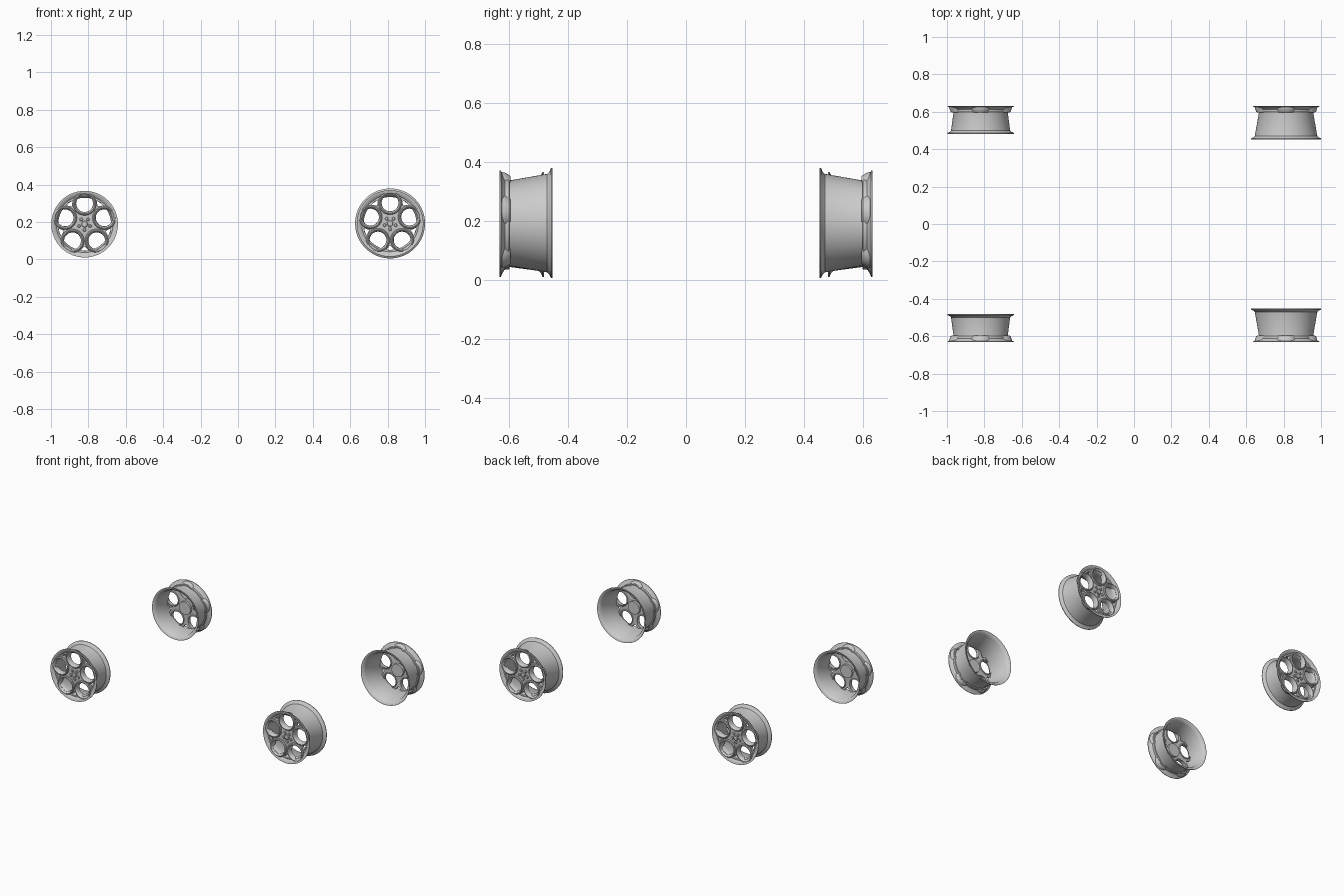
import bpy, bmesh
from math import sin, cos, pi, radians
from mathutils import Matrix, Vector

if "Cube" in bpy.data.objects:
    bpy.data.objects.remove(bpy.data.objects["Cube"])

HOLE_R, HOLE_DIST = 0.049, 0.110
ANG = [pi / 2 + i * 2 * pi / 5 for i in range(5)]      # lightening holes
MID = [a + pi / 5 for a in ANG]                        # gaps between them


def polar(r, a, z=0.0):
    return Vector((r * cos(a), r * sin(a), z))


def lathe(bm, profile, seg, center=(0, 0, 0), closed=True):
    """Revolve (radius, z) points around a local z axis."""
    c = Vector(center)
    rings = [[bm.verts.new(c + polar(r, 2 * pi * k / seg, z)) for k in range(seg)]
             for r, z in profile]
    pairs = list(zip(rings, rings[1:]))
    if closed:
        pairs.append((rings[-1], rings[0]))
    else:
        bm.faces.new(rings[0])
        bm.faces.new(rings[-1])
    for a, b in pairs:
        for k in range(seg):
            n = (k + 1) % seg
            bm.faces.new((a[k], a[n], b[n], b[k]))


def spoke_plate(bm):
    """Flat face plate with round and triangular openings, from a filled 2D curve."""
    cu = bpy.data.curves.new("plate_outline", 'CURVE')
    cu.dimensions, cu.fill_mode = '2D', 'BOTH'
    cu.extrude, cu.bevel_depth, cu.bevel_resolution = 0.008, 0.003, 2

    def loop(pts):
        s = cu.splines.new('POLY')
        s.points.add(len(pts) - 1)
        for p, q in zip(s.points, pts):
            p.co = (q.x, q.y, 0, 1)
        s.use_cyclic_u = True

    loop([polar(0.150, 2 * pi * k / 80) for k in range(80)])
    for a, m in zip(ANG, MID):
        loop([polar(HOLE_DIST, a) + polar(0.054, 2 * pi * k / 36) for k in range(36)])
        loop([polar(r, m + d) for r, d in
              ((0.113, 0), (0.130, 0.12), (0.143, 0.19), (0.146, 0), (0.143, -0.19), (0.130, -0.12))])
    ob = bpy.data.objects.new("plate_outline", cu)
    bpy.context.collection.objects.link(ob)
    me = bpy.data.meshes.new_from_object(ob.evaluated_get(bpy.context.evaluated_depsgraph_get()))
    me.transform(Matrix.Translation((0, 0, -0.022)))
    bm.from_mesh(me)
    bpy.data.meshes.remove(me)
    bpy.data.objects.remove(ob)


def rim(bm, width, inner_r):
    # barrel with flared lips at both ends
    b = inner_r - 0.020
    outer = [(0.178, 0), (0.178, -0.004), (0.168, -0.008), (0.156, -0.015), (0.147, -0.026),
             (0.145, -0.035), (b, -width + 0.018), (b + 0.008, -width + 0.010),
             (inner_r - 0.002, -width + 0.006), (inner_r, -width + 0.004), (inner_r, -width)]
    inner = [(inner_r - 0.004, -width), (b + 0.004, -width + 0.007), (b - 0.004, -width + 0.018),
             (0.141, -0.035), (0.143, -0.024), (0.152, -0.011), (0.165, -0.003), (0.174, 0)]
    lathe(bm, outer + inner, 80)


def hole_rings(bm):
    # rounded collars around the five openings
    prof = [(0.045, -0.036), (0.046, -0.018), (0.049, -0.006), (0.054, -0.001), (0.059, -0.002),
            (0.063, -0.007), (0.061, -0.018), (0.056, -0.028), (0.050, -0.036)]
    for a in ANG:
        lathe(bm, prof, 36, polar(HOLE_DIST, a))


def hub(bm):
    # centre boss, cap and bolts
    lathe(bm, [(0.044, -0.046), (0.046, -0.030), (0.044, -0.016), (0.034, -0.013),
               (0.018, -0.013)], 40, closed=False)
    lathe(bm, [(0.017, -0.014), (0.017, -0.005), (0.014, -0.002), (0.005, -0.001)], 30, closed=False)
    for m in MID:
        lathe(bm, [(0.009, -0.016), (0.009, -0.007), (0.006, -0.004)], 12,
              polar(0.031, m), closed=False)


def place(name, build, cx, cz, side, *args):
    bm = bmesh.new()
    build(bm, *args)
    for v in bm.verts:
        x, y, z = v.co
        v.co = (cx + x, side * (0.632 + z), cz + y)
    bmesh.ops.remove_doubles(bm, verts=bm.verts, dist=1e-5)
    bmesh.ops.recalc_face_normals(bm, faces=bm.faces)
    me = bpy.data.meshes.new(name)
    bm.to_mesh(me)
    bm.free()
    ob = bpy.data.objects.new(name, me)
    bpy.context.collection.objects.link(ob)
    bpy.ops.object.select_all(action='DESELECT')
    ob.select_set(True)
    bpy.context.view_layer.objects.active = ob
    bpy.ops.object.shade_smooth_by_angle(angle=radians(35))


# narrow pair at -x, wide pair at +x
for axle, cx, cz, width, inner_r in (("front", -0.820, 0.188, 0.150, 0.178),
                                     ("rear", 0.813, 0.192, 0.179, 0.187)):
    for side, tag in ((-1, "right"), (1, "left")):
        n = f"{axle}_{tag}"
        place(n + "_rim", rim, cx, cz, side, width, inner_r)
        place(n + "_spokes", spoke_plate, cx, cz, side)
        place(n + "_hole_rings", hole_rings, cx, cz, side)
        place(n + "_hub", hub, cx, cz, side)
